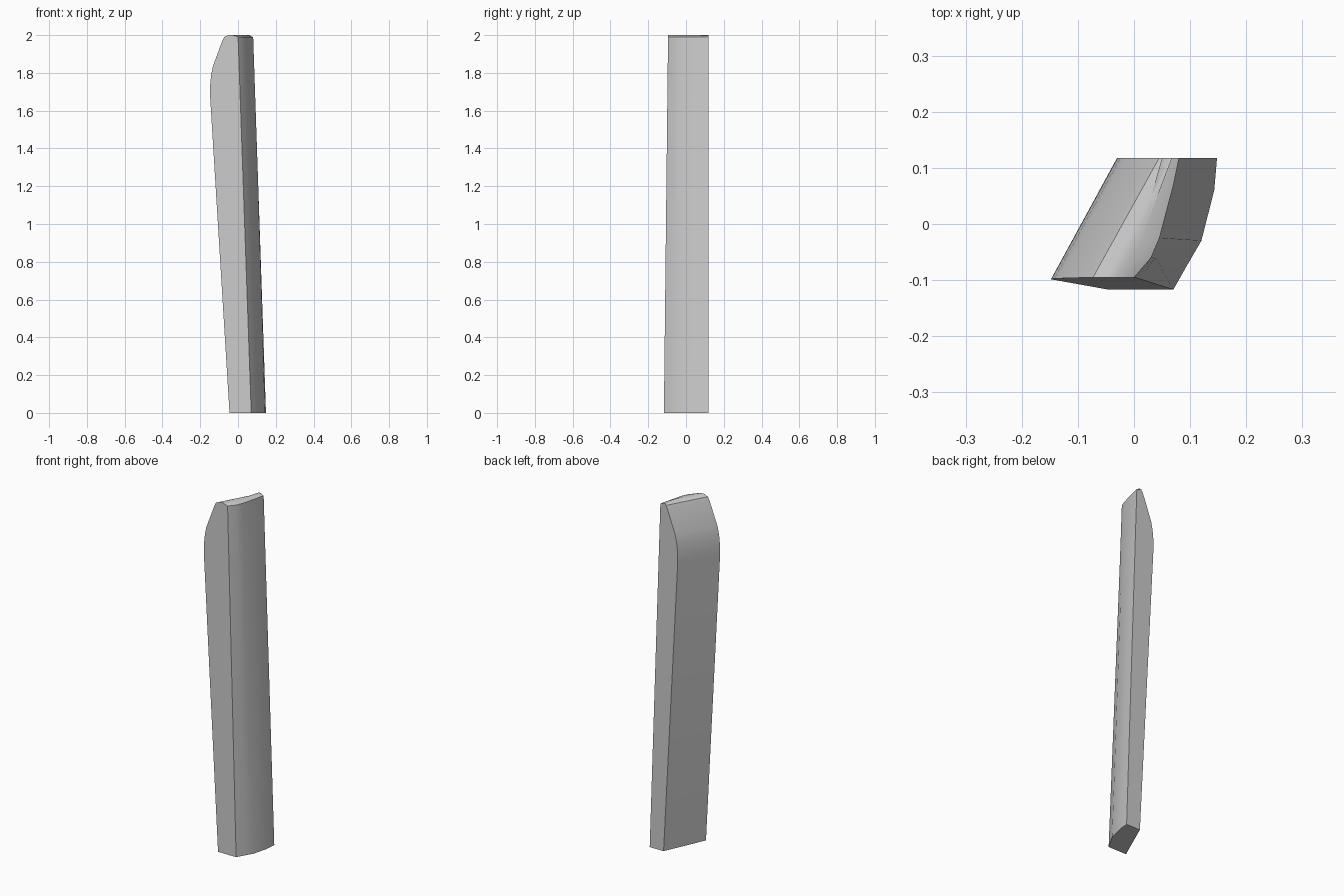
import bpy
import bmesh
from mathutils import Vector

cube = bpy.data.objects.get("Cube")
if cube:
    bpy.data.objects.remove(cube, do_unlink=True)

# Plain grey material
grey = bpy.data.materials.new("plain_grey")
grey.use_nodes = True
colour = (0.6, 0.6, 0.6, 1)
grey.diffuse_color = colour
grey.node_tree.nodes["Principled BSDF"].inputs["Base Color"].default_value = colour

# Bowed side at the foot and at the tip, from front to back
foot = [(0.07, -0.117), (0.095, -0.073), (0.12, -0.03), (0.143, 0.06), (0.148, 0.118)]
tip = [(0.0, -0.095), (0.03, -0.06), (0.045, -0.025), (0.07, 0.07), (0.08, 0.118)]

# Flat side seen from the front: (x of front edge, height)
edge = [(-0.045, 0), (-0.148, 1.68), (-0.147, 1.74), (-0.142, 1.79), (-0.133, 1.835),
        (-0.083, 1.97), (-0.073, 1.99), (-0.05, 2.0)]


def section(bm, x, z):
    """One ring of the blade at height z."""
    t = z / 2
    bowed = [Vector(a).lerp(Vector(b), t) for a, b in zip(foot, tip)]
    inset = 0.03 if z == 2 else 0
    shear = 0.105 + 0.013 * min(z / 1.68, 1)
    ring = [(x, bowed[0].y)] + [(p.x - inset, p.y) for p in bowed]
    ring.append((x + shear, bowed[-1].y))
    return [bm.verts.new((px, py, z)) for px, py in ring]


# Loft the rings and cap both ends
bm = bmesh.new()
rings = [section(bm, x, z) for x, z in edge]
for low, high in zip(rings, rings[1:]):
    for i in range(len(low)):
        j = (i + 1) % len(low)
        bm.faces.new((low[i], low[j], high[j], high[i]))
bm.faces.new(rings[0][::-1])
bm.faces.new(rings[-1])
bmesh.ops.recalc_face_normals(bm, faces=bm.faces)

mesh = bpy.data.meshes.new("curved_blade")
bm.to_mesh(mesh)
bm.free()
mesh.materials.append(grey)
blade = bpy.data.objects.new("curved_blade", mesh)
bpy.context.collection.objects.link(blade)

# Smooth the curves, keep the corners crisp
bpy.ops.object.select_all(action="DESELECT")
blade.select_set(True)
bpy.context.view_layer.objects.active = blade
bpy.ops.object.shade_smooth_by_angle(angle=0.55)
